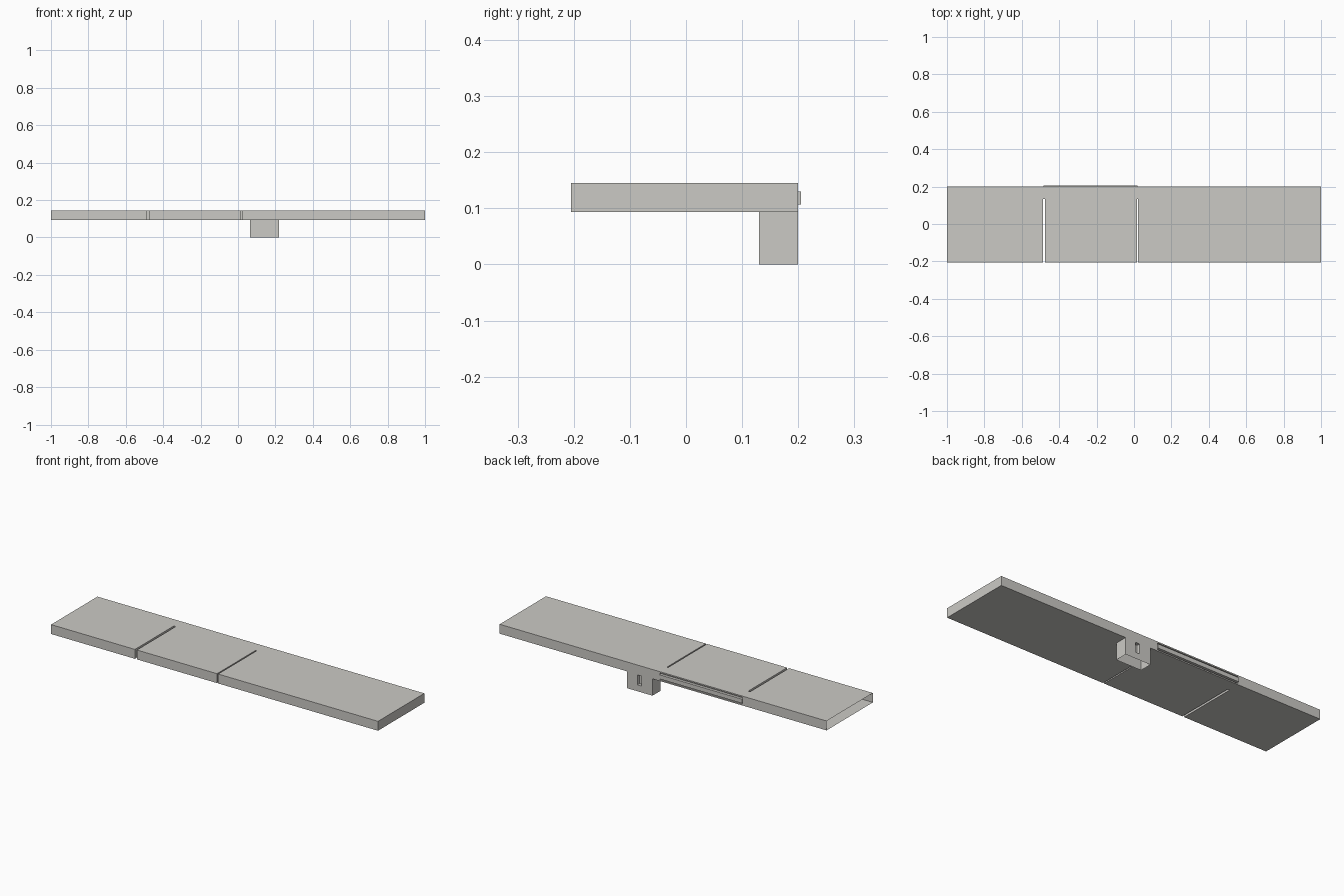
import bpy, bmesh

if "Cube" in bpy.data.objects:
    bpy.data.objects.remove(bpy.data.objects["Cube"])

grey = bpy.data.materials.new("warm_grey")
grey.diffuse_color = (0.6, 0.59, 0.56, 1)
grey.use_nodes = True
grey.node_tree.nodes["Principled BSDF"].inputs["Base Color"].default_value = grey.diffuse_color


def box(name, x0, x1, y0, y1, z0, z1):
    """Axis-aligned box given by its limits."""
    bm = bmesh.new()
    bmesh.ops.create_cube(bm, size=1)
    for v in bm.verts:
        v.co = (x1 if v.co.x > 0 else x0,
                y1 if v.co.y > 0 else y0,
                z1 if v.co.z > 0 else z0)
    me = bpy.data.meshes.new(name)
    bm.to_mesh(me)
    bm.free()
    me.materials.append(grey)
    ob = bpy.data.objects.new(name, me)
    bpy.context.collection.objects.link(ob)
    return ob


def cut(ob, *limits):
    """Subtract a box from an object."""
    cutter = box("cutter", *limits)
    cutter.hide_render = True
    mod = ob.modifiers.new("cut", 'BOOLEAN')
    mod.operation = 'DIFFERENCE'
    mod.solver = 'EXACT'
    mod.object = cutter
    bpy.context.view_layer.objects.active = ob
    bpy.ops.object.modifier_apply(modifier=mod.name)
    bpy.data.objects.remove(cutter)


def open_side(ob, test):
    """Remove the faces whose centre passes the test, leaving a shell."""
    bm = bmesh.new()
    bm.from_mesh(ob.data)
    bmesh.ops.delete(bm, geom=[f for f in bm.faces if test(f.calc_center_median())],
                     context='FACES')
    bm.to_mesh(ob.data)
    bm.free()


# long board: two slots from the front edge, shallow groove in the back, open left end
board = box("board", -1, 1, -0.205, 0.2, 0.093, 0.145)
cut(board, -0.487, -0.475, -0.3, 0.135, 0, 0.3)
cut(board, 0.015, 0.022, -0.3, 0.135, 0, 0.3)
cut(board, -0.485, 0.02, 0.19, 0.3, 0.1, 0.138)
open_side(board, lambda c: c.x < -0.999)

# rail lying in the groove
box("rail", -0.485, 0.02, 0.19, 0.205, 0.107, 0.13)

# block under the back edge: recess in its back, open bottom
block = box("block", 0.065, 0.22, 0.13, 0.2, 0, 0.093)
cut(block, 0.132, 0.157, 0.18, 0.3, 0.035, 0.09)
open_side(block, lambda c: c.z < 0.001)
